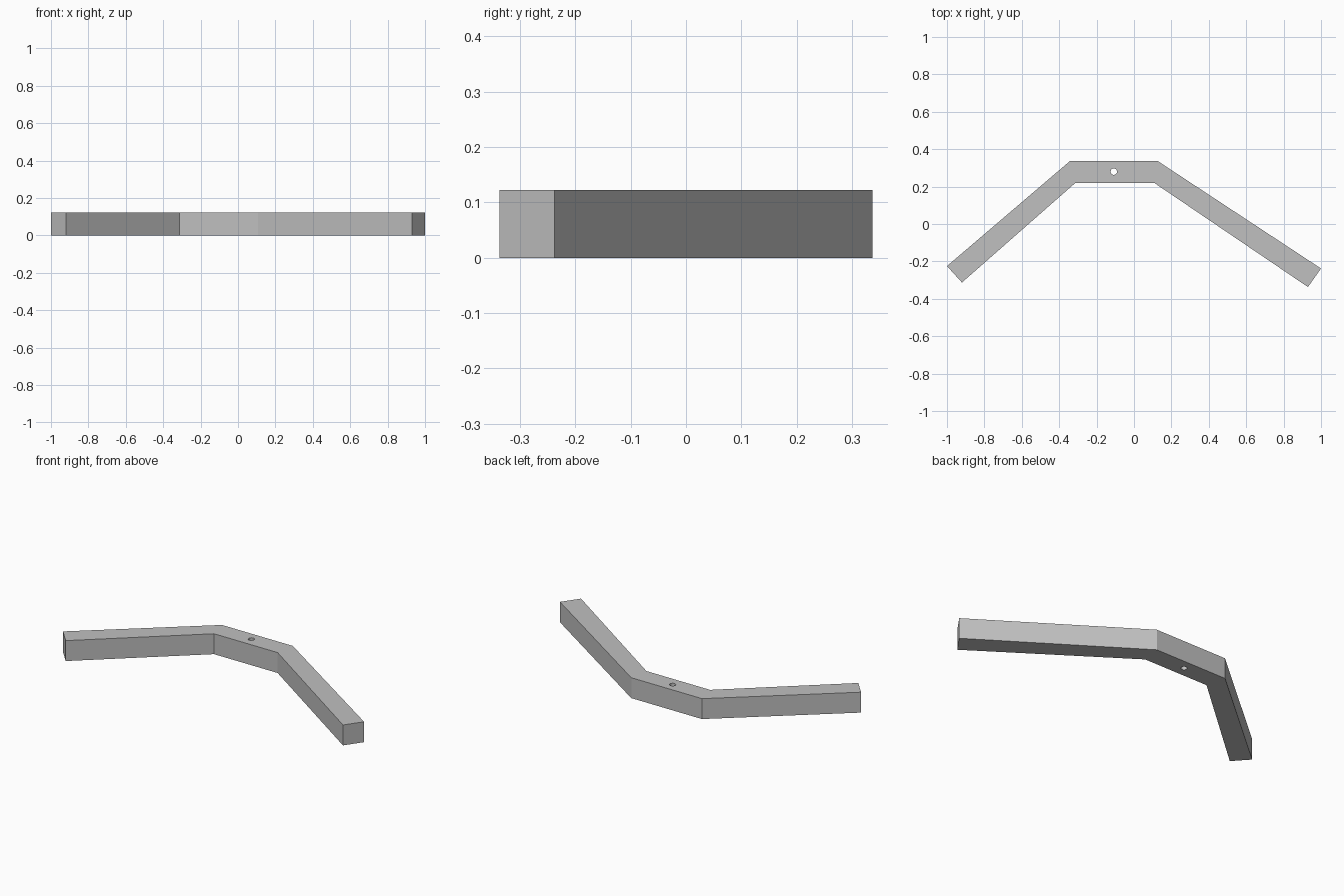
import bpy
import bmesh

cube = bpy.data.objects.get("Cube")
if cube:
    bpy.data.objects.remove(cube, do_unlink=True)

HEIGHT = 0.122

grey = bpy.data.materials.new("plain grey")
grey.use_nodes = True
colour = (0.53, 0.53, 0.53, 1)
grey.diffuse_color = colour
grey.node_tree.nodes["Principled BSDF"].inputs["Base Color"].default_value = colour

# Bent bar: outer edge from right end to left end, then back along the inner edge
outer = [(-1, -0.225), (-0.342, 0.337), (0.126, 0.337), (1, -0.238)]
inner = [(0.93, -0.337), (0.108, 0.22), (-0.313, 0.22), (-0.92, -0.313)]

bm = bmesh.new()
base = bm.faces.new([bm.verts.new((x, y, 0)) for x, y in outer + inner])
ext = bmesh.ops.extrude_face_region(bm, geom=[base], use_keep_orig=True)
top = [g for g in ext["geom"] if isinstance(g, bmesh.types.BMVert)]
bmesh.ops.translate(bm, verts=top, vec=(0, 0, HEIGHT))
bmesh.ops.recalc_face_normals(bm, faces=bm.faces)
mesh = bpy.data.meshes.new("bent_bar")
bm.to_mesh(mesh)
bm.free()
mesh.materials.append(grey)
bar = bpy.data.objects.new("bent_bar", mesh)
bpy.context.collection.objects.link(bar)

# Round hole through the middle section
bpy.ops.mesh.primitive_cylinder_add(vertices=32, radius=0.017, depth=HEIGHT * 3,
                                    location=(-0.108, 0.28, HEIGHT / 2))
cutter = bpy.context.object
cutter.name = "hole_cutter"
cutter.hide_render = True
cutter.data.materials.append(grey)

hole = bar.modifiers.new("hole", 'BOOLEAN')
hole.operation = 'DIFFERENCE'
hole.solver = 'EXACT'
hole.object = cutter

bpy.ops.object.select_all(action='DESELECT')
bar.select_set(True)
bpy.context.view_layer.objects.active = bar
bpy.ops.object.modifier_apply(modifier=hole.name)
bpy.data.objects.remove(cutter, do_unlink=True)

# Smooth hole wall, crisp bar edges
bpy.ops.object.shade_smooth_by_angle()
